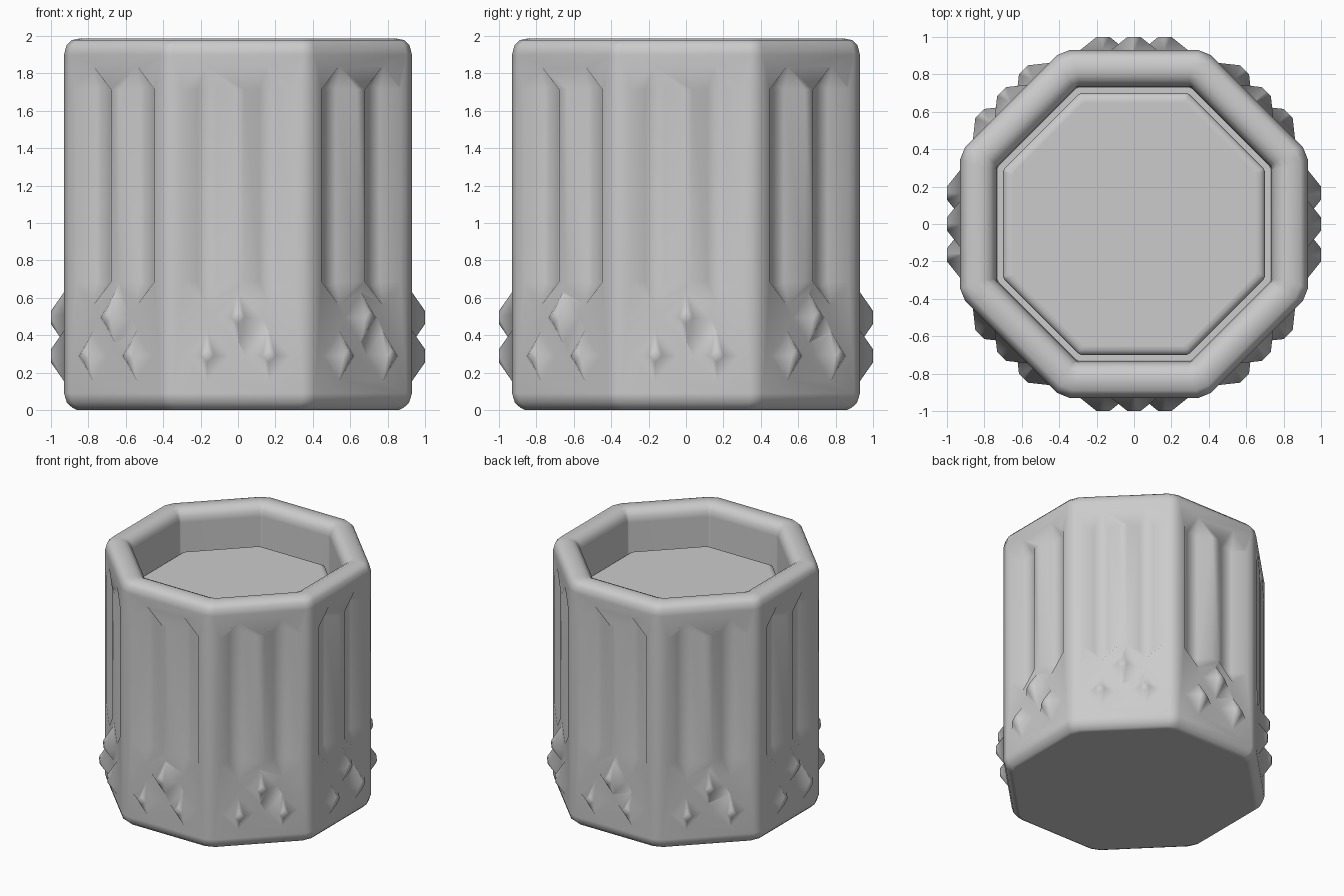
import bpy, bmesh, math
from mathutils import Vector, Matrix

if "Cube" in bpy.data.objects:
    bpy.data.objects.remove(bpy.data.objects["Cube"])

T = math.tan(math.pi / 8)


def ring(a, z, c):
    """Octagon of apothem a with chamfered corners of size c."""
    pts = []
    h = a * T - c
    for k in range(8):
        rot = Matrix.Rotation(k * math.pi / 4, 3, 'Z')
        pts += [rot @ Vector((a, -h, z)), rot @ Vector((a, h, z))]
    return pts


def lathe(name, profile):
    """Stack octagon rings (apothem, z, chamfer) into a closed solid."""
    bm = bmesh.new()
    rings = [[bm.verts.new(p) for p in ring(*r)] for r in profile]
    for lo, hi in zip(rings, rings[1:]):
        for i in range(16):
            j = (i + 1) % 16
            bm.faces.new((lo[i], lo[j], hi[j], hi[i]))
    bm.faces.new(rings[0][::-1])
    bm.faces.new(rings[-1])
    return finish(name, bm)


def finish(name, bm):
    bmesh.ops.recalc_face_normals(bm, faces=bm.faces)
    for f in bm.faces:
        f.smooth = True
    me = bpy.data.meshes.new(name)
    bm.to_mesh(me)
    bm.free()
    ob = bpy.data.objects.new(name, me)
    bpy.context.collection.objects.link(ob)
    return ob


def lozenge(u, z0, z1, r, rz, d):
    """Pointed outline in a wall panel: half width r, end point length rz."""
    return [(u, z0 - rz, d), (u + r, z0, d), (u + r, z1, d),
            (u, z1 + rz, d), (u - r, z1, d), (u - r, z0, d)]


def panel_solids(name, shapes):
    """Convex solids repeated on all eight panels; points are (u, z, distance)."""
    bm = bmesh.new()
    for k in range(8):
        rot = Matrix.Rotation(k * math.pi / 4, 3, 'Z')
        for pts in shapes:
            vs = [bm.verts.new(rot @ Vector((d, u, z))) for u, z, d in pts]
            bmesh.ops.remove_doubles(bm, verts=vs, dist=1e-5)
            vs = [v for v in vs if v.is_valid]
            bmesh.ops.convex_hull(bm, input=vs)
    bmesh.ops.dissolve_limit(bm, angle_limit=0.01, verts=bm.verts, edges=bm.edges)
    return finish(name, bm)


def boolean(ob, other, op):
    m = ob.modifiers.new(op.lower(), 'BOOLEAN')
    m.operation, m.object, m.solver = op, other, 'EXACT'
    bpy.context.view_layer.objects.active = ob
    bpy.ops.object.modifier_apply(modifier=m.name)
    bpy.data.objects.remove(other)


def soften(ob):
    bpy.ops.object.select_all(action='DESELECT')
    ob.select_set(True)
    bpy.context.view_layer.objects.active = ob
    bpy.ops.object.shade_smooth_by_angle(angle=math.radians(65))
    m = ob.modifiers.new("flat_panels", 'WEIGHTED_NORMAL')
    m.keep_sharp = True


A = 0.93
# tumbler: rounded foot, straight walls, round rim, deep cavity
body = lathe("glass_body", [
    (0.86, 0.0, .04), (0.885, 0.012, .04), (0.915, 0.04, .04), (A, 0.09, .04),
    (A, 1.90, .04), (0.917, 1.95, .04), (0.89, 1.978, .04), (0.84, 1.988, .035),
    (0.80, 1.985, .03), (0.765, 1.968, .02), (0.742, 1.935, .015), (0.735, 1.89, .01),
    (0.73, 0.2, .01)])

# two pointed flutes per panel
E = 0.01
flutes = [lozenge(u, 0.685, 1.715, .135 + E, .125 + E, A + E)
          + lozenge(u, 0.685, 1.715, .05, .02, A - .075) for u in (-.165, .165)]
boolean(body, panel_solids("flute_cutter", flutes), 'DIFFERENCE')

# three blunt diamond studs per panel
studs = [lozenge(u, z, z, .125 + E, .14 + E, A - E)
         + lozenge(u, z, z, .035, .035, 1.0)
         for u, z in ((-.165, .29), (.165, .29), (0, .495))]
boolean(body, panel_solids("diamond_studs", studs), 'UNION')
soften(body)

# drink filling the cavity, soft top edge
drink = lathe("drink", [(0.70, 0.2, .01), (0.70, 1.65, .01), (0.693, 1.668, .01),
                        (0.675, 1.68, .01), (0.65, 1.685, .01)])
soften(drink)
